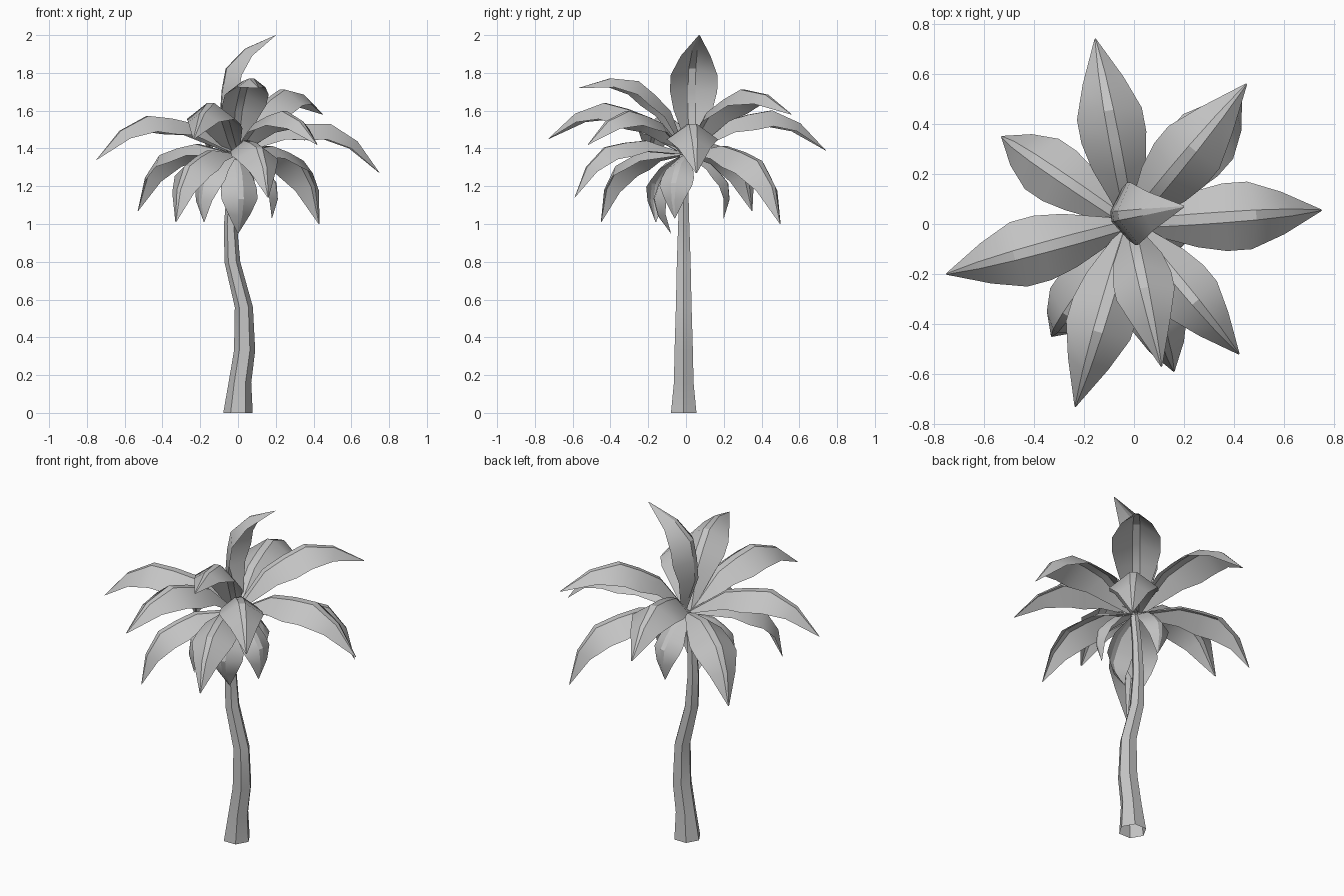
import bpy, math
from mathutils import Vector, Matrix

if "Cube" in bpy.data.objects:
    bpy.data.objects.remove(bpy.data.objects["Cube"])

# One plain grey for the whole tree
grey = bpy.data.materials.new("plain_grey")
grey.use_nodes = True
GREY = (0.55, 0.55, 0.55, 1)
grey.diffuse_color = GREY
grey.node_tree.nodes["Principled BSDF"].inputs["Base Color"].default_value = GREY


def make_mesh(name, verts, faces):
    mesh = bpy.data.meshes.new(name)
    mesh.from_pydata(verts, [], faces)
    mesh.materials.append(grey)
    mesh.update()
    return mesh


def add_object(name, mesh):
    obj = bpy.data.objects.new(name, mesh)
    bpy.context.collection.objects.link(obj)
    return obj


def smooth(obj):
    bpy.ops.object.select_all(action="DESELECT")
    obj.select_set(True)
    bpy.context.view_layer.objects.active = obj
    bpy.ops.object.shade_smooth_by_angle(angle=math.radians(30))


# Trunk: open hexagonal tube; rings are (centre x, height, radius)
SIDES = 6
rings = [(0, 0, .078), (.01, .16, .06), (.035, .33, .056), (.031, .56, .048),
         (-.03, .8, .042), (-.04, 1, .034), (-.03, 1.2, .028), (-.01, 1.38, .024)]
verts = []
for cx, z, r in rings:
    for k in range(SIDES):
        a = math.tau * k / SIDES
        verts.append((cx + r * math.cos(a), -.012 + r * math.sin(a), z))
faces = []
for i in range(len(rings) - 1):
    for k in range(SIDES):
        a, b = i * SIDES + k, i * SIDES + (k + 1) % SIDES
        faces.append((a, b, b + SIDES, a + SIDES))
smooth(add_object("trunk", make_mesh("trunk", verts, faces)))

# Frond of unit length: (distance, arch height, half width, half rib width)
stations = [(0, 0, .03, .022), (.28, .22, .145, .028), (.45, .265, .175, .028),
            (.62, .29, .175, .026), (.82, .195, .11, .018), (1, 0, .004, .002)]
DROOP = .75
verts, faces = [], []
for i, (u, w, half, rib) in enumerate(stations):
    # Blade edges hang perpendicular to the arched rib
    before, after = stations[max(i - 1, 0)], stations[min(i + 1, len(stations) - 1)]
    along = Vector((after[0] - before[0], 0, after[1] - before[1])).normalized()
    down = Vector((along.z, 0, -along.x)) * DROOP * (half - rib)
    for y, hang in ((-half, 1), (-rib, 0), (rib, 0), (half, 1)):
        verts.append(Vector((u, y, w)) + down * hang)
for i in range(len(stations) - 1):
    for k in range(3):
        a = i * 4 + k
        faces.append((a, a + 4, a + 5, a + 1))
frond_mesh = make_mesh("frond", verts, faces)

# Tiers of fronds around the crown: root offset, width factor, tips
crown = Vector((-.015, 0, 1.37))
tiers = {
    "upright_frond": ((0, .04, 0), 1.08, [(.2, .07, 2)]),
    "high_frond": ((0, 0, 0), 1, [(.11, -.57, 1.72), (.45, .56, 1.58)]),
    "middle_frond": ((0, 0, 0), 1, [
        (.75, .055, 1.27), (-.155, .74, 1.39), (-.75, -.2, 1.34),
        (-.235, -.73, 1.45), (.42, -.52, 1.42)]),
    "low_frond": ((0, 0, 0), 1, [
        (-.53, .35, 1.07), (-.33, -.45, 1.01), (.16, -.59, 1.14), (.43, .5, 1)]),
    "hanging_frond": ((0, 0, 0), 1.3, [
        (0, -.08, .95), (-.18, -.16, 1.01), (.18, -.06, 1.03), (0, .2, 1.03)]),
}
for name, (offset, width, tips) in tiers.items():
    root = crown + Vector(offset)
    for n, tip in enumerate(tips):
        chord = Vector(tip) - root
        x_axis = chord.normalized()
        y_axis = Vector((0, 0, 1)).cross(x_axis).normalized()
        z_axis = x_axis.cross(y_axis)
        turn = Matrix((x_axis, y_axis, z_axis)).transposed().to_4x4()
        frond = add_object(f"{name}_{n + 1}", frond_mesh)
        frond.matrix_world = (Matrix.Translation(root) @ turn
                              @ Matrix.Scale(chord.length, 4)
                              @ Matrix.Diagonal((1, width, 1, 1)))
smooth(frond)
